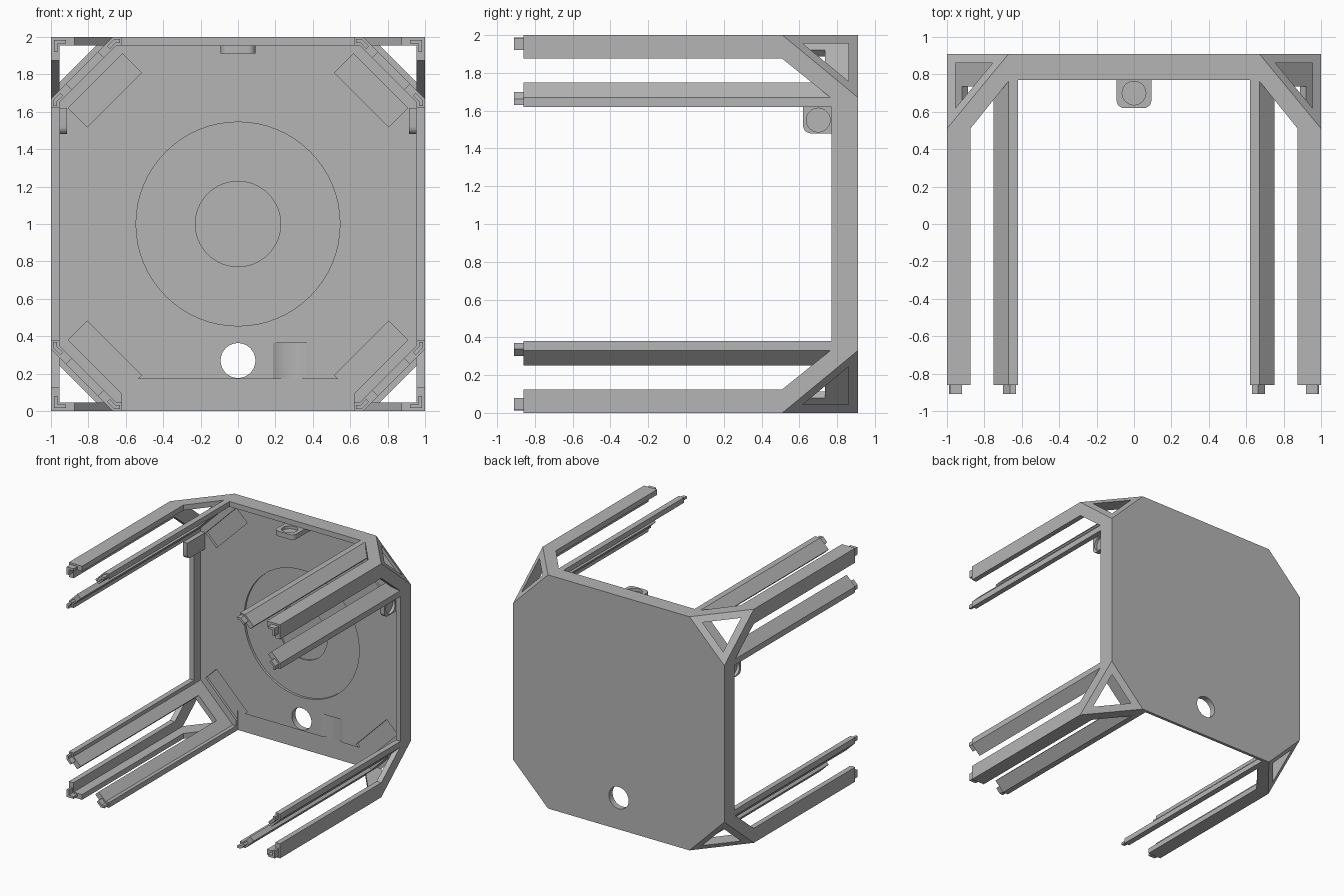
import bpy, bmesh, math
from mathutils import Vector, Matrix

cube = bpy.data.objects.get("Cube")
if cube:
    bpy.data.objects.remove(cube, do_unlink=True)

GREY = 0.46
mat = bpy.data.materials.new("Plain grey")
mat.use_nodes = True
mat.diffuse_color = (GREY, GREY, GREY, 1)
mat.node_tree.nodes["Principled BSDF"].inputs["Base Color"].default_value = (GREY, GREY, GREY, 1)

BACK, FRONT = 0.91, -0.86      # rear face, front end of the bars
T = 0.045                      # wall thickness
CUT, CUT_Y = 0.33, 0.40        # corner truncation across the back and along the depth
PLATE = 0.86                   # inner face of the back plate
LIP = 0.77                     # front of the rim around the plate


def prism(bm, pts, d0, d1, place):
    """Extrude a 2D profile between two depths; place maps (a, b, d) to a point."""
    ends = [[bm.verts.new(place(a, b, d)) for a, b in pts] for d in (d0, d1)]
    faces = [bm.faces.new(ends[0]), bm.faces.new(ends[1][::-1])]
    n = len(pts)
    for i in range(n):
        j = (i + 1) % n
        faces.append(bm.faces.new((ends[0][j], ends[0][i], ends[1][i], ends[1][j])))
    bmesh.ops.recalc_face_normals(bm, faces=faces)


def finish(name, bm):
    mesh = bpy.data.meshes.new(name)
    bm.to_mesh(mesh)
    bm.free()
    obj = bpy.data.objects.new(name, mesh)
    bpy.context.collection.objects.link(obj)
    mesh.materials.append(mat)
    return obj


def corner_point(sx, top, u, w, y):
    """u, w are distances inward from the side and from the top or bottom."""
    return Vector((sx * (1 - u), y, 2 - w if top else w))


def truncate(bm, sx, top):
    """Slice a back corner off along the slanted plane."""
    p = [corner_point(sx, top, *c) for c in ((CUT, 0, BACK), (0, CUT, BACK), (0, 0, BACK - CUT_Y))]
    n = (p[1] - p[0]).cross(p[2] - p[0]).normalized()
    if n.dot(corner_point(sx, top, 0, 0, BACK) - p[0]) < 0:
        n = -n
    geom = bm.verts[:] + bm.edges[:] + bm.faces[:]
    res = bmesh.ops.bisect_plane(bm, geom=geom, plane_co=p[0], plane_no=n, clear_outer=True, dist=1e-5)
    rim = [e for e in bm.edges if e.is_boundary]
    if rim:
        bmesh.ops.holes_fill(bm, edges=rim)
    bmesh.ops.recalc_face_normals(bm, faces=bm.faces[:])


def box(bm, x0, x1, y0, y1, z0, z1):
    prism(bm, [(x0, z0), (x1, z0), (x1, z1), (x0, z1)], y0, y1, lambda a, b, d: Vector((a, d, b)))


def cylinder(bm, center, radius, depth, axis):
    rot = Matrix.Rotation(math.pi / 2, 4, axis) if axis != "Z" else Matrix()
    bmesh.ops.create_cone(bm, cap_ends=True, segments=64, radius1=radius, radius2=radius,
                          depth=depth, matrix=Matrix.Translation(center) @ rot)


def carve(target, cutter_bm):
    cutter = finish("cutter", cutter_bm)
    cutter.hide_render = True
    mod = target.modifiers.new("cut", "BOOLEAN")
    mod.operation, mod.solver, mod.object = "DIFFERENCE", "EXACT", cutter
    bpy.context.view_layer.objects.active = target
    bpy.ops.object.modifier_apply(modifier=mod.name)
    bpy.data.objects.remove(cutter, do_unlink=True)


def l_shape(a, b, t):
    return [(a, a), (b, a), (b, a + t), (a + t, a + t), (a + t, b), (a, b)]


# Profiles across the corner, in (u, w)
ANGLE = l_shape(0, 0.125, T)
ANGLE_PIN = l_shape(0.015, 0.08, 0.02)
RAIL = [(0, 0.38), (0, CUT), (0.08, 0.25), (0.112, 0.282), (T, 0.349), (T, 0.38)]
RAIL_PIN = [(0.012, 0.37), (0.012, 0.337), (0.05, 0.30), (0.064, 0.314), (0.032, 0.345), (0.032, 0.37)]
DIAGONAL = [(0, CUT), (CUT, 0), (0.349, T), (T, 0.349)]
STRUT = [(0.40, 0), (0.40, 0.125), (0.14, 0.335), (0, 0.335), (0, 0)]   # (depth from back, w)

parts = {n: bmesh.new() for n in ("corner_bars", "corner_bar_pins", "rails", "rail_pins", "diagonal_walls")}
for sx in (-1, 1):
    for top in (False, True):
        side = ("left" if sx > 0 else "right") + ("_upper" if top else "_lower")

        def straight(a, b, d):
            return corner_point(sx, top, a, b, d)

        def swapped(a, b, d):
            return corner_point(sx, top, b, a, d)

        # Angle bars and diagonal walls, one per corner
        prism(parts["corner_bars"], ANGLE, FRONT, BACK - CUT_Y, straight)
        prism(parts["corner_bar_pins"], ANGLE_PIN, -BACK, FRONT, straight)
        prism(parts["diagonal_walls"], DIAGONAL, 0.735, BACK, straight)
        # Bent rails, two per corner
        for place in (straight, swapped):
            prism(parts["rails"], RAIL, FRONT, BACK, place)
            prism(parts["rail_pins"], RAIL_PIN, -BACK, FRONT, place)
        # Slanted struts around the triangular openings
        for label, place in (("side", straight), ("flat", swapped)):
            bm = bmesh.new()
            prism(bm, STRUT, 0, T, lambda a, b, d: place(d, b, BACK - a))
            truncate(bm, sx, top)
            finish(f"{side}_{label}_strut", bm)
for name, bm in parts.items():
    finish(name, bm)

# Rim on three sides; the bottom is left open
rim = bmesh.new()
for x0, x1 in ((-1, T - 1), (1 - T, 1)):
    box(rim, x0, x1, LIP, BACK, CUT, 2 - CUT)
box(rim, CUT - 1, 1 - CUT, LIP, BACK, 2 - T, 2)
finish("rim", rim)

# Back plate with its recesses
bm = bmesh.new()
box(bm, -1, 1, PLATE, BACK, 0, 2)
for sx in (-1, 1):
    for top in (False, True):
        truncate(bm, sx, top)
plate = finish("back_plate", bm)
for radius, depth in ((0.545, 0.02), (0.228, 0.032)):
    bm = bmesh.new()
    cylinder(bm, (0, PLATE, 1), radius, 2 * depth, "X")
    carve(plate, bm)
bm = bmesh.new()
cylinder(bm, (0, PLATE, 0.27), 0.093, 0.4, "X")
carve(plate, bm)
bm = bmesh.new()
box(bm, -0.62, 0.62, 0.7, 0.885, -0.1, 0.17)
carve(plate, bm)
bm = bmesh.new()
cylinder(bm, (0.286, 0.675, 0.2625), 0.21, 0.205, "Z")
carve(plate, bm)
for sx in (-1, 1):
    for sz in (-1, 1):
        bm = bmesh.new()
        box(bm, -0.205, 0.205, 0.8, 0.88, -0.072, 0.072)
        turn = Matrix.Translation((0.712 * sx, 0, 1 + 0.715 * sz)) @ Matrix.Rotation(sx * sz * math.pi / 4, 4, "Y")
        bmesh.ops.transform(bm, matrix=turn, verts=bm.verts[:])
        carve(plate, bm)


# Tabs with a round blind pocket on the outer face
def tab_profile(half, round_both):
    r, pts = 0.04, [(half, PLATE), (-half, PLATE)]
    for s in (-1, 1):
        if s > 0 and not round_both:
            pts.append((half, 0.62))
            continue
        arc = [(s * (half - r + r * math.cos(k * math.pi / 12)), 0.62 + r - r * math.sin(k * math.pi / 12))
               for k in range(7)]
        pts += arc if s < 0 else arc[::-1]
    return pts


bm = bmesh.new()
prism(bm, tab_profile(0.093, True), 1.912, 2 - T, lambda a, b, d: Vector((a, b, d)))
top_tab = finish("top_tab", bm)
bm = bmesh.new()
cylinder(bm, (0, 0.70, 2 - T), 0.063, 0.05, "Z")
carve(top_tab, bm)
for sx, side in ((1, "left"), (-1, "right")):
    bm = bmesh.new()
    prism(bm, tab_profile(0.07, False), 0.915, 1 - T, lambda a, b, d: Vector((sx * d, b, 1.55 + a)))
    tab = finish(side + "_tab", bm)
    bm = bmesh.new()
    cylinder(bm, (sx * (1 - T), 0.70, 1.55), 0.063, 0.05, "Y")
    carve(tab, bm)

# Smooth the round walls, keep the corners sharp
bpy.ops.object.select_all(action="DESELECT")
for obj in bpy.context.scene.objects:
    if obj.type == "MESH" and (obj.name == "back_plate" or obj.name.endswith("_tab")):
        obj.select_set(True)
        bpy.context.view_layer.objects.active = obj
bpy.ops.object.shade_smooth_by_angle(angle=math.radians(30))
